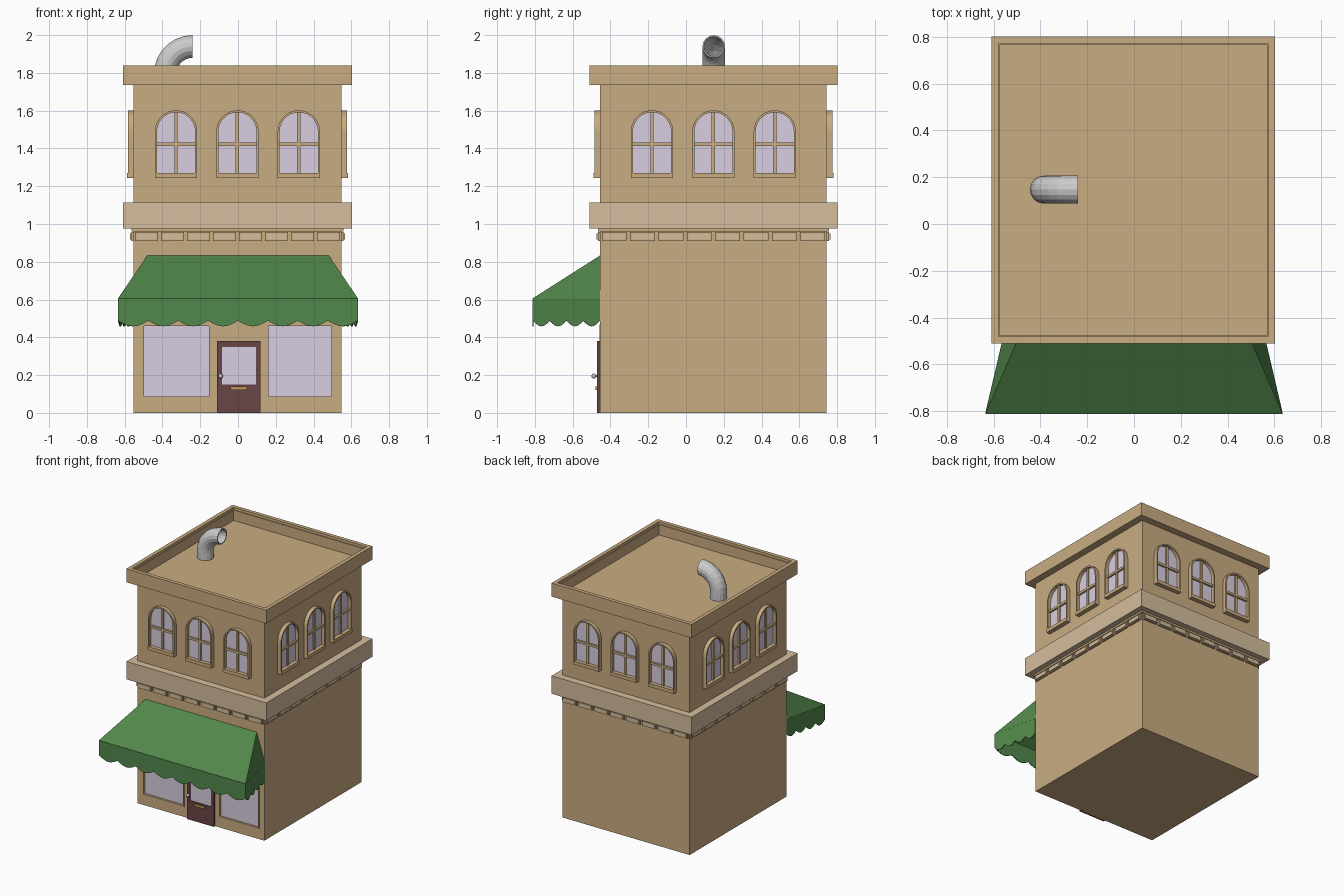
import bpy, bmesh
from math import pi, sin, cos
from mathutils import Matrix, Vector

if "Cube" in bpy.data.objects:
    bpy.data.objects.remove(bpy.data.objects["Cube"])

CX, CY, HX, HY = -0.003, 0.145, 0.55, 0.60   # body centre and half sizes


def material(name, rgb):
    m = bpy.data.materials.new(name)
    m.diffuse_color = (*rgb, 1)
    m.use_nodes = True
    m.node_tree.nodes["Principled BSDF"].inputs["Base Color"].default_value = m.diffuse_color
    return m


TAN = material("tan_wall", (0.584, 0.413, 0.220))
CREAM = material("cream_trim", (0.66, 0.51, 0.34))
GLASS = material("pale_glass", (0.69, 0.62, 0.75))
GREEN = material("green_canvas", (0.084, 0.242, 0.07))
MAROON = material("maroon_door", (0.14, 0.06, 0.06))
BRASS = material("brass", (0.55, 0.30, 0.10))


def finish(name, bm, mat=None, matrix=None):
    bmesh.ops.recalc_face_normals(bm, faces=bm.faces)
    if matrix:
        bm.transform(matrix)
    me = bpy.data.meshes.new(name)
    bm.to_mesh(me)
    bm.free()
    if mat:
        me.materials.append(mat)
    ob = bpy.data.objects.new(name, me)
    bpy.context.collection.objects.link(ob)
    return ob


def prism(name, pts, y0, y1, mat, matrix=None):
    """Extrude an (x, z) outline from y0 to y1."""
    bm = bmesh.new()
    f = bm.faces.new([bm.verts.new((x, y0, z)) for x, z in pts])
    r = bmesh.ops.extrude_face_region(bm, geom=[f])
    vs = [v for v in r["geom"] if isinstance(v, bmesh.types.BMVert)]
    bmesh.ops.translate(bm, verts=vs, vec=(0, y1 - y0, 0))
    return finish(name, bm, mat, matrix)


def box(name, x, y, z, mat, matrix=None):
    pts = [(x[0], z[0]), (x[1], z[0]), (x[1], z[1]), (x[0], z[1])]
    return prism(name, pts, y[0], y[1], mat, matrix)


def slab(name, grow, z, mat):
    return box(name, (CX - HX - grow, CX + HX + grow),
               (CY - HY - grow, CY + HY + grow), z, mat)


# Body with shallow shop-window recesses in the front
FRONT = CY - HY
body = slab("body", 0, (0, 1.738), TAN)
SHOP = [(-0.505, -0.145), (0.153, 0.503)]
for xs in SHOP:
    cut = box("cutter", xs, (FRONT - 0.1, FRONT + 0.02), (0.08, 0.468), TAN)
    mod = body.modifiers.new("recess", "BOOLEAN")
    mod.object, mod.operation, mod.solver = cut, "DIFFERENCE", "EXACT"
    dg = bpy.context.evaluated_depsgraph_get()
    baked = bpy.data.meshes.new_from_object(body.evaluated_get(dg))
    body.modifiers.clear()
    body.data = baked
    bpy.data.objects.remove(cut)

# Shop windows: glass plus thin surround
for xs in SHOP:
    box("shop_glass", xs, (FRONT + 0.012, FRONT + 0.022), (0.08, 0.468), GLASS)
    a, b, c, d, t = xs[0], xs[1], 0.08, 0.468, 0.008
    for x, z in (((a, a + t), (c, d)), ((b - t, b), (c, d)),
                 ((a + t, b - t), (c, c + t)), ((a + t, b - t), (d - t, d))):
        box("shop_window_frame", x, (FRONT - 0.004, FRONT + 0.014), z, TAN)

# Door: stiles and rails around glass, letter slot, knob
D0 = FRONT - 0.016
for x, z in (((-0.11, -0.085), (0, 0.38)), ((0.095, 0.12), (0, 0.38)),
             ((-0.085, 0.095), (0, 0.15)), ((-0.085, 0.095), (0.35, 0.38))):
    box("door_panel", x, (D0, FRONT + 0.01), z, MAROON)
box("door_glass", (-0.085, 0.095), (D0 + 0.006, FRONT), (0.15, 0.35), GLASS)
box("letter_slot", (-0.04, 0.047), (D0 - 0.008, D0), (0.121, 0.139), BRASS)
bm = bmesh.new()
bmesh.ops.create_uvsphere(bm, u_segments=12, v_segments=8, radius=0.013,
                          matrix=Matrix.Translation((-0.092, D0 - 0.017, 0.195)))
bmesh.ops.create_cone(bm, segments=10, radius1=0.006, radius2=0.006, depth=0.02, cap_ends=True,
                      matrix=Matrix.Translation((-0.092, D0 - 0.008, 0.195)) @ Matrix.Rotation(pi / 2, 4, "X"))
finish("door_knob", bm)

# Storey band and its thin lower moulding
slab("storey_band", 0.056, (0.975, 1.115), CREAM)
slab("band_moulding", 0.012, (0.96, 0.975), TAN)

# Roof tray with raised, slightly stepped parapet
roof = slab("parapet", 0.056, (1.735, 1.84), TAN)
bm = bmesh.new()
bm.from_mesh(roof.data)
top = max(bm.faces, key=lambda f: f.calc_center_median().z)
for inset, drop in ((0.042, 0.02), (0.008, 0.08)):
    bmesh.ops.inset_region(bm, faces=[top], thickness=inset)
    r = bmesh.ops.extrude_face_region(bm, geom=[top])
    old = top
    top = [f for f in r["geom"] if isinstance(f, bmesh.types.BMFace)][0]
    if old.is_valid:
        bm.faces.remove(old)
    bmesh.ops.translate(bm, verts=top.verts, vec=(0, 0, -drop))
bmesh.ops.recalc_face_normals(bm, faces=bm.faces)
bm.to_mesh(roof.data)
bm.free()


def arch(r, z0, spring=1.49, n=14):
    return [(r, z0)] + [(r * cos(pi * i / n), spring + r * sin(pi * i / n))
                        for i in range(n + 1)] + [(-r, z0)]


def arched_window(m):
    outer, inner = arch(0.112, 1.265), arch(0.101, 1.265)
    prism("window_frame", outer + inner[::-1], -0.03, 0.01, TAN, m)
    prism("window_glass", inner, -0.005, 0.005, GLASS, m)
    box("window_mullion", (-0.009, 0.009), (-0.016, 0), (1.265, 1.59), TAN, m)
    box("window_rail", (-0.103, 0.103), (-0.02, 0), (1.413, 1.431), TAN, m)
    box("window_sill", (-0.112, 0.112), (-0.035, 0.01), (1.243, 1.27), TAN, m)


# Four sides: three arched windows and eight raised dentil panels each
for k in range(4):
    half, dist = (HX, HY) if k % 2 == 0 else (HY, HX)
    side = (Matrix.Translation((CX, CY, 0)) @ Matrix.Rotation(k * pi / 2, 4, "Z")
            @ Matrix.Translation((0, -dist, 0)))
    for u in (-0.325, 0, 0.325):
        arched_window(side @ Matrix.Translation((u, 0, 0)))
    step = 2 * half / 8
    for i in range(8):
        u, w = (i - 3.5) * step, step * 0.44
        box("dentil", (u - w, u + w), (-0.012, 0.005), (0.911, 0.957), TAN, side)
        box("dentil_panel", (u - w + 0.008, u + w - 0.008), (-0.019, 0), (0.919, 0.949), CREAM, side)

# Awning: sloped sheet, side triangles and scalloped valance
bm = bmesh.new()
Y0, Y1, ZT, ZB = FRONT, -0.81, 0.83, 0.605
corners = [Vector((-0.55, Y0, ZB)), Vector((-0.633, Y1, ZB)),
           Vector((0.633, Y1, ZB)), Vector((0.55, Y0, ZB))]
tl, tr = Vector((-0.48, Y0, ZT)), Vector((0.48, Y0, ZT))


def face(*pts):
    bm.faces.new([bm.verts.new(p) for p in pts])


face(tl, corners[1], corners[2], tr)
face(tl, corners[0], corners[1])
face(tr, corners[2], corners[3])
for a, b, n in zip(corners, corners[1:], (4, 8, 4)):
    seg = 6
    row = []
    for i in range(n * seg + 1):
        p = a.lerp(b, i / (n * seg))
        row.append((p, Vector((p.x, p.y, 0.488 - 0.03 * sin(pi * (i % seg) / seg)))))
    for (p, q), (s, t) in zip(row, row[1:]):
        face(p, q, t, s)
bmesh.ops.remove_doubles(bm, verts=bm.verts, dist=1e-5)
awning = finish("awning", bm, GREEN)
sol = awning.modifiers.new("cloth", "SOLIDIFY")
sol.thickness, sol.offset = 0.006, 0

# Roof vent pipe: hollow tube swept up and around a quarter bend
R, BEND, SEG = 0.06, 0.145, 16
path = [(-0.24 - BEND, 1.73, 0)] + [
    (-0.24 - BEND * cos(t), 1.795 + BEND * sin(t), t) for t in [pi / 2 * i / 7 for i in range(8)]]
stations = [(p, R) for p in path] + [(p, R - 0.008) for p in path[::-1]]
bm = bmesh.new()
rings = []
for (x, z, t), r in stations:
    rings.append([bm.verts.new((x + r * cos(a) * cos(t), 0.147 + r * sin(a), z - r * cos(a) * sin(t)))
                  for a in [2 * pi * j / SEG for j in range(SEG)]])
for p, q in zip(rings, rings[1:] + rings[:1]):
    for j in range(SEG):
        bm.faces.new((p[j], p[(j + 1) % SEG], q[(j + 1) % SEG], q[j]))
finish("vent_pipe", bm)
